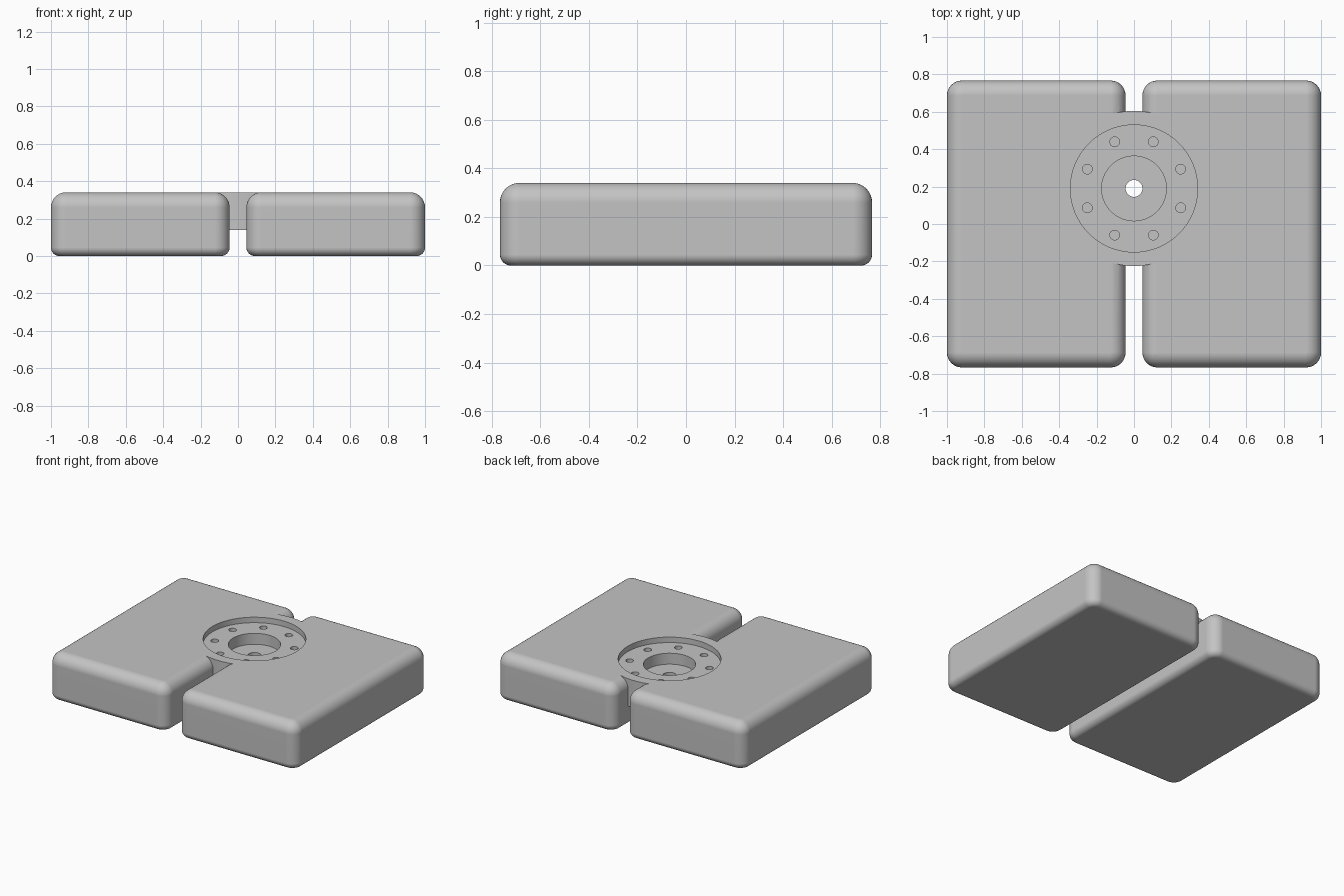
import bpy, bmesh
from math import sin, cos, pi

cube = bpy.data.objects.get("Cube")
if cube:
    bpy.data.objects.remove(cube, do_unlink=True)

TOP = 0.34          # upper surface height
HUB_Y = 0.19        # centre of the round hub

grey = bpy.data.materials.new("grey")
grey.use_nodes = True
grey.diffuse_color = (0.55, 0.55, 0.55, 1)
grey.node_tree.nodes["Principled BSDF"].inputs["Base Color"].default_value = grey.diffuse_color


def make_object(name, bm):
    bmesh.ops.recalc_face_normals(bm, faces=bm.faces[:])
    mesh = bpy.data.meshes.new(name)
    bm.to_mesh(mesh)
    bm.free()
    mesh.materials.append(grey)
    obj = bpy.data.objects.new(name, mesh)
    bpy.context.collection.objects.link(obj)
    return obj


def rounded_block(name, cx, hx, hy, r=0.08, foot=0.045, steps=8):
    """Box with round corners, a large top fillet and a smaller bottom one."""
    quarter = [pi / 2 * i / steps for i in range(steps + 1)]
    profile = [(foot * (1 - sin(a)), foot * (1 - cos(a))) for a in quarter]
    profile += [(r * (1 - cos(a)) * 0.99, TOP - r + r * sin(a)) for a in quarter]
    bm = bmesh.new()
    rings = []
    for inset, z in profile:
        ring = []
        for k, (sx, sy) in enumerate([(1, 1), (-1, 1), (-1, -1), (1, -1)]):
            for a in quarter:
                t = a + k * pi / 2
                ring.append(bm.verts.new((cx + sx * (hx - r) + (r - inset) * cos(t),
                                          sy * (hy - r) + (r - inset) * sin(t), z)))
        rings.append(ring)
    n = len(rings[0])
    for low, high in zip(rings, rings[1:]):
        for i in range(n):
            j = (i + 1) % n
            bm.faces.new((low[i], low[j], high[j], high[i]))
    bm.faces.new(rings[0][::-1])
    bm.faces.new(rings[-1])
    return make_object(name, bm)


def cylinder(name, x, y, radius, z0, z1, sides=64):
    bm = bmesh.new()
    bmesh.ops.create_cone(bm, cap_ends=True, segments=sides, radius1=radius,
                          radius2=radius, depth=z1 - z0)
    bmesh.ops.translate(bm, verts=bm.verts[:], vec=(x, y, (z0 + z1) / 2))
    return make_object(name, bm)


def apply_modifiers(obj):
    bpy.context.view_layer.update()
    graph = bpy.context.evaluated_depsgraph_get()
    mesh = bpy.data.meshes.new_from_object(obj.evaluated_get(graph))
    obj.modifiers.clear()
    obj.data = mesh


def combine(obj, other, operation):
    mod = obj.modifiers.new("combine", "BOOLEAN")
    mod.operation = operation
    mod.solver = "EXACT"
    mod.object = other
    apply_modifiers(obj)
    bpy.data.objects.remove(other, do_unlink=True)


# Two rounded blocks joined by the round hub
body = rounded_block("twin_block_body", -0.5225, 0.4775, 0.767)
combine(body, rounded_block("left_block", 0.5225, 0.4775, 0.767), "UNION")
combine(body, cylinder("hub", 0, HUB_Y, 0.415, 0.14, TOP, 96), "UNION")

# Stepped round recess with a through hole
for radius, floor in [(0.34, 0.30), (0.173, 0.22), (0.045, 0.10)]:
    combine(body, cylinder("recess_cutter", 0, HUB_Y, radius, floor, 0.5), "DIFFERENCE")

# Ring of bolt holes
for i in range(8):
    a = pi / 8 + i * pi / 4
    hole = cylinder("bolt_hole_cutter", 0.27 * cos(a), HUB_Y + 0.27 * sin(a),
                    0.026, 0.20, 0.4, 24)
    combine(body, hole, "DIFFERENCE")

# Smooth fillets, crisp rims
bpy.ops.object.select_all(action="DESELECT")
body.select_set(True)
bpy.context.view_layer.objects.active = body
bpy.ops.object.shade_smooth_by_angle(angle=pi / 6)
normals = body.modifiers.new("weighted_normals", "WEIGHTED_NORMAL")
normals.keep_sharp = True
